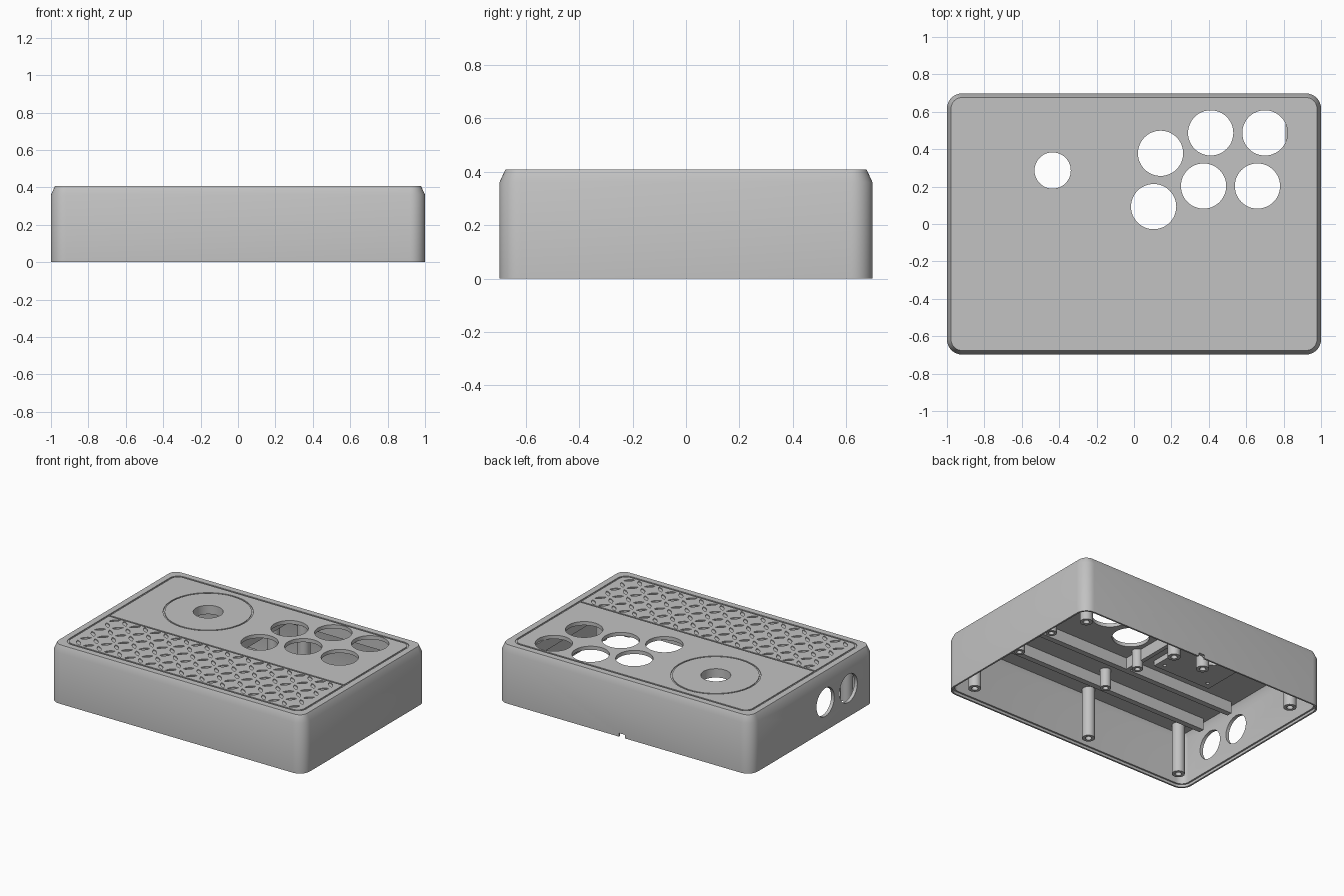
import bpy
import bmesh
from math import sin, cos, pi

if "Cube" in bpy.data.objects:
    bpy.data.objects.remove(bpy.data.objects["Cube"], do_unlink=True)

grey = bpy.data.materials.new("case grey")
grey.use_nodes = True
color = (0.54, 0.54, 0.54, 1)
grey.diffuse_color = color
grey.node_tree.nodes["Principled BSDF"].inputs["Base Color"].default_value = color

HX, HY, TOP, CEIL = 1.0, 0.698, 0.408, 0.382


def rounded(inset, z, radius=0.08, seg=8):
    """Rounded rectangle loop, inset from the case outline."""
    r = max(radius - inset, 0.03)
    pts = []
    for q, (sx, sy) in enumerate([(1, 1), (-1, 1), (-1, -1), (1, -1)]):
        for i in range(seg + 1):
            a = (q + i / seg) * pi / 2
            pts.append((sx * (HX - inset - r) + r * cos(a),
                        sy * (HY - inset - r) + r * sin(a), z))
    return pts


def circle(x, y, z, r, seg=48):
    return [(x + r * cos(2 * pi * i / seg), y + r * sin(2 * pi * i / seg), z)
            for i in range(seg)]


def loft(bm, loops, ring=False):
    """Skin a list of loops; cap the ends, or join last to first."""
    rows = [[bm.verts.new(p) for p in loop] for loop in loops]
    n = len(rows[0])
    pairs = list(zip(rows, rows[1:]))
    if ring:
        pairs.append((rows[-1], rows[0]))
    else:
        bm.faces.new(rows[0])
        bm.faces.new(rows[-1])
    for a, b in pairs:
        for i in range(n):
            j = (i + 1) % n
            bm.faces.new((a[i], a[j], b[j], b[i]))


def box(bm, x0, x1, y0, y1, z0, z1):
    loft(bm, [[(x0, y0, z), (x1, y0, z), (x1, y1, z), (x0, y1, z)]
              for z in (z0, z1)])


def make(name, bm):
    bmesh.ops.recalc_face_normals(bm, faces=bm.faces)
    me = bpy.data.meshes.new(name)
    bm.to_mesh(me)
    bm.free()
    me.materials.append(grey)
    ob = bpy.data.objects.new(name, me)
    bpy.context.collection.objects.link(ob)
    return ob


def activate(ob):
    bpy.ops.object.select_all(action='DESELECT')
    ob.select_set(True)
    bpy.context.view_layer.objects.active = ob


def cut(target, name, bm):
    cutter = make(name, bm)
    cutter.hide_render = True
    mod = target.modifiers.new(name, 'BOOLEAN')
    mod.operation = 'DIFFERENCE'
    mod.solver = 'EXACT'
    mod.object = cutter
    activate(target)
    bpy.ops.object.modifier_apply(modifier=name)
    bpy.data.objects.remove(cutter, do_unlink=True)


# Case body with a chamfered top edge
bm = bmesh.new()
loft(bm, [rounded(0, 0), rounded(0, 0.36), rounded(0.022, TOP)])
case = make("case_shell", bm)

# Open underside, then the stepped rim that takes a base plate
bm = bmesh.new()
loft(bm, [rounded(0.024, -0.1), rounded(0.024, 0.35), rounded(0.038, CEIL)])
cut(case, "cavity", bm)
bm = bmesh.new()
loft(bm, [rounded(0.012, -0.1), rounded(0.012, 0.018)])
cut(case, "rim_step", bm)

# Lever hole and six button holes
LEVER = (-0.435, 0.286)
BUTTONS = [(0.142, 0.378), (0.41, 0.487), (0.7, 0.487),
           (0.105, 0.093), (0.372, 0.203), (0.66, 0.203)]
bm = bmesh.new()
for (x, y), r in [(LEVER, 0.097)] + [(b, 0.121) for b in BUTTONS]:
    loft(bm, [circle(x, y, 0.3, r), circle(x, y, 0.5, r)])
# Two holes through the right wall
for y in (-0.14, -0.40):
    loft(bm, [[(x, a, b) for a, b, _ in circle(y, 0.203, 0, 0.1)]
              for x in (-1.1, -0.9)])
# Cable notch in the back rim
box(bm, -0.01, 0.04, 0.6, 0.8, -0.1, 0.025)
cut(case, "openings", bm)

# Engraved border and ring around the lever
FLOOR = TOP - 0.006
bm = bmesh.new()
loft(bm, [rounded(i, z, 0.13) for i, z in
          [(0.066, FLOOR), (0.066, 0.5), (0.078, 0.5), (0.078, FLOOR)]], ring=True)
loft(bm, [circle(*LEVER, z, r, 64) for z, r in
          [(FLOOR, 0.291), (0.5, 0.291), (0.5, 0.281), (FLOOR, 0.281)]], ring=True)
cut(case, "border_grooves", bm)

bm = bmesh.new()
box(bm, -0.928, 0.928, -0.136, -0.125, FLOOR, 0.5)
cut(case, "divider_groove", bm)

# Tread pattern: lens shapes turned alternately left and right
bm = bmesh.new()
COLS, ROWS, STEP = 22, 6, 0.081
for c in range(COLS):
    for r in range(ROWS):
        x = (c - (COLS - 1) / 2) * STEP
        y = -0.376 + (r - (ROWS - 1) / 2) * STEP
        turn = pi / 4 if (c + r) % 2 else -pi / 4
        lens = []
        for i in range(12):
            a = 2 * pi * i / 12
            u, v = 0.038 * cos(a), 0.013 * sin(a) * abs(sin(a))
            lens.append((x + u * cos(turn) - v * sin(turn),
                         y + u * sin(turn) + v * cos(turn)))
        loft(bm, [[(p, q, z) for p, q in lens] for z in (FLOOR, 0.5)])
cut(case, "tread_cuts", bm)

# Mounting plate under the lever
PLATE = 0.345
bm = bmesh.new()
lx, ly = LEVER
box(bm, lx - 0.23, lx + 0.23, ly - 0.33, ly + 0.33, PLATE, CEIL + 0.002)
plate = make("lever_mount_plate", bm)
bm = bmesh.new()
loft(bm, [circle(lx, ly, z, 0.097) for z in (0.3, 0.4)])
for sx in (-1, 1):
    for sy in (-1, 1):
        loft(bm, [circle(lx + sx * 0.18, ly + sy * 0.28, z, 0.012, 12)
                  for z in (0.3, PLATE + 0.02)])
cut(plate, "plate_holes", bm)

# Stiffening ribs under the top
RIBS = {"front_rib": (-0.93, 0.93, -0.45, -0.41),
        "middle_rib": (-0.93, 0.93, -0.17, -0.13),
        "cross_rib": (-0.075, -0.045, -0.14, 0.66),
        "side_rib": (0.81, 0.84, -0.14, 0.66),
        "back_rib": (-0.06, 0.82, 0.63, 0.66)}
ribs = []
for name, extent in RIBS.items():
    bm = bmesh.new()
    box(bm, *extent, 0.3, CEIL + 0.002)
    ribs.append(make(name, bm))


# Hollow screw posts hanging from the top
def post(name, x, y, z, r):
    bm = bmesh.new()
    loft(bm, [circle(x, y, h, q, 24) for h, q in
              [(CEIL + 0.002, r), (z, r), (z, r * 0.5), (z + 0.06, r * 0.5)]])
    return make(name, bm)


posts = []
for x, y in [(-0.86, -0.58), (-0.12, -0.6), (0.855, -0.58),
             (-0.86, 0.54), (-0.11, 0.557), (0.13, 0.557), (0.855, 0.54)]:
    posts.append(post("base_screw_post", x, y, 0.02, 0.042))
for x in (-0.045, 0.68):
    for y in (-0.34, -0.02):
        posts.append(post("board_post", x, y, 0.25, 0.036))

for ob in [case, plate] + ribs + posts:
    activate(ob)
    bpy.ops.object.shade_smooth_by_angle(angle=pi / 7)
